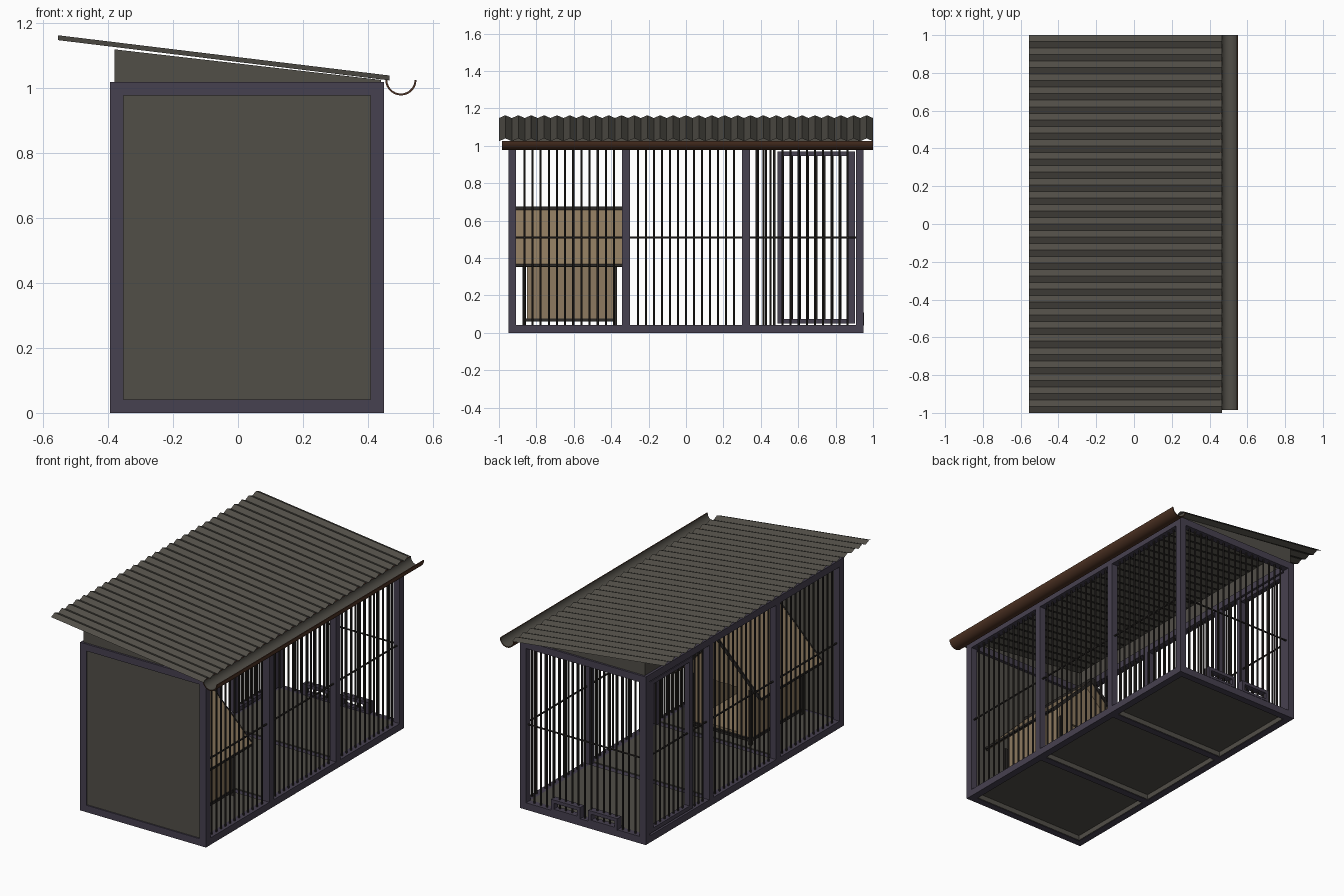
import bpy, bmesh, math
from mathutils import Vector, Matrix

if "Cube" in bpy.data.objects:
    bpy.data.objects.remove(bpy.data.objects["Cube"])

def mat(name, c):
    m = bpy.data.materials.new(name)
    m.diffuse_color = (*c, 1)
    m.use_nodes = True
    m.node_tree.nodes["Principled BSDF"].inputs["Base Color"].default_value = m.diffuse_color
    return m

PURPLE = mat("purple_frame_paint", (.062, .052, .080))
GREY = mat("warm_grey_sheet", (.083, .077, .064))
DARK = mat("dark_bar_metal", (.024, .021, .019))
RUST = mat("rust_brown", (.075, .032, .017))
WOOD = mat("tan_wood", (.27, .195, .115))

def finish(name, bm, *mats):
    me = bpy.data.meshes.new(name)
    bmesh.ops.recalc_face_normals(bm, faces=bm.faces)
    bm.to_mesh(me)
    bm.free()
    for m in mats:
        me.materials.append(m)
    ob = bpy.data.objects.new(name, me)
    bpy.context.collection.objects.link(ob)
    return ob

def add_box(bm, x0, x1, y0, y1, z0, z1):
    M = Matrix.Translation(((x0+x1)/2, (y0+y1)/2, (z0+z1)/2)) @ Matrix.Diagonal((x1-x0, y1-y0, z1-z0, 1))
    bmesh.ops.create_cube(bm, size=1, matrix=M)

def boxes(name, m, *bs):
    bm = bmesh.new()
    for b in bs:
        add_box(bm, *b)
    return finish(name, bm, m)

def add_rod(bm, a, b, r=.0055):
    a, b = Vector(a), Vector(b)
    d = b - a
    M = Matrix.Translation((a+b)/2) @ d.to_track_quat('Z', 'Y').to_matrix().to_4x4()
    bmesh.ops.create_cone(bm, cap_ends=True, segments=6, radius1=r, radius2=r, depth=d.length, matrix=M)

def prism(name, m, pts, y0, y1):
    """Extrude an x,z outline along y."""
    bm = bmesh.new()
    f = bm.faces.new([bm.verts.new((x, y0, z)) for x, z in pts])
    r = bmesh.ops.extrude_face_region(bm, geom=[f])
    bmesh.ops.translate(bm, vec=(0, y1-y0, 0), verts=[v for v in r['geom'] if isinstance(v, bmesh.types.BMVert)])
    return finish(name, bm, m)

X0, X1, Y, H, T = -.395, .45, .95, 1.02, .042
MID = .32   # y of the middle posts

# frame: posts, side rails, cross rails
for x, n in ((X0, "left"), (X1-T, "right")):
    boxes(n+"_posts", PURPLE, *[(x, x+T, y-T/2, y+T/2, T, H-T) for y in (-Y+T/2, -MID, MID, Y-T/2)])
    boxes(n+"_rails", PURPLE, (x, x+T, -Y, Y, 0, T), (x, x+T, -Y, Y, H-T, H))
boxes("cross_rails", PURPLE, *[(X0+T, X1-T, y-T/2, y+T/2, z, z+T)
      for y in (-Y+T/2, Y-T/2) for z in (0, H-T)],
      *[(X0+T, X1-T, y-T/2, y+T/2, 0, T-.006) for y in (-MID, MID)])

# floor trays with downward lips
edges = [-Y+T/2, -MID, MID, Y-T/2]
for i in range(3):
    a, b = edges[i]+T/2, edges[i+1]-T/2
    l, r = X0+T, X1-T
    boxes("floor_tray_%d" % (i+1), GREY, (l, r, a, b, .032, .042),
          (l, l+.004, a, b, .002, .032), (r-.004, r, a, b, .002, .032),
          (l, r, a, a+.004, .002, .032), (l, r, b-.004, b, .002, .032))

# solid front wall
boxes("front_panel", GREY, (X0+T, X1-T, -Y+.008, -Y+.024, T, H-T))

# barred panels
def bars_along(name, p, q, z0=T, z1=H-T, step=.0425, mid=True):
    p, q = Vector(p), Vector(q)
    n = max(2, round((q-p).length/step))
    bm = bmesh.new()
    for i in range(1, n):
        c = p.lerp(q, i/n)
        add_rod(bm, (c.x, c.y, z0), (c.x, c.y, z1))
    if mid:
        add_rod(bm, (p.x, p.y, .51), (q.x, q.y, .51))
    return finish(name, bm, DARK)

for i in range(3):
    a, b = edges[i]+T/2, edges[i+1]-T/2
    bars_along("right_bars_%d" % (i+1), (X1-T/2, a, 0), (X1-T/2, b, 0))
    if i < 2:
        bars_along("left_bars_%d" % (i+1), (X0+T/2, a, 0), (X0+T/2, b, 0))
bars_along("back_bars", (X0+T, Y-T/2, 0), (X1-T, Y-T/2, 0))

# door on the left side
d0, d1, w = .49, Y-T-.005, .034
bars_along("door_side_bars", (X0+T/2, MID+T/2, 0), (X0+T/2, d0, 0))
xa, xb = X0+.004, X0+T-.004
boxes("door_frame", PURPLE, (xa, xb, d0, d0+w, .05, .97), (xa, xb, d1-w, d1, .05, .97),
      (xa, xb, d0+w, d1-w, .05, .05+w*.7), (xa, xb, d0+w, d1-w, .97-w*.7, .97))
bars_along("door_bars", (X0+T/2, d0+w, 0), (X0+T/2, d1-w, 0), .06, .96)

# feeding hatches at the foot of the back wall
for n, a in (("right", .045), ("left", -.205)):
    b, s = a+.195, .02
    y0, y1 = Y-T+.004, Y+.002
    boxes(n+"_feeding_hatch", PURPLE, (a, a+s, y0, y1, T, .11), (b-s, b, y0, y1, T, .11),
          (a, b, y0, y1, .09, .11), (a, b, y0, y1, T-.002, T+.012))

# gable fillers and high side filler below the roof
tri = [(-.38, H), (X1-.01, H), (X1-.01, 1.026), (-.38, 1.12)]
prism("front_gable", GREY, tri, -Y+.012, -Y+.03)
prism("back_gable", GREY, tri, Y-.03, Y-.012)
boxes("left_filler", GREY, (-.38, -.365, -Y+.03, Y-.03, H, 1.118))

# corrugated roof: folded sheet
bm = bmesh.new()
N = 29
rows = []
for i in range(2*N+1):
    y = -1 + i/N
    dz = .0075 if i % 2 else -.0075
    rows.append([bm.verts.new((-.555, y, 1.156+dz)), bm.verts.new((.467, y, 1.032+dz))])
for p, q in zip(rows, rows[1:]):
    bm.faces.new((p[0], p[1], q[1], q[0]))
finish("corrugated_roof", bm, GREY)

# gutter: half ring, brown outside and grey inside
S = 14
arc = lambda r: [(.502+r*math.cos(math.pi+math.pi*i/S), 1.026+r*math.sin(math.pi+math.pi*i/S)) for i in range(S+1)]
g = prism("gutter", RUST, arc(.048) + arc(.042)[::-1], -.985, 1.0)
g.data.materials.append(GREY)
for p in g.data.polygons:
    c = p.center
    if abs(p.normal.y) < .5 and math.hypot(c.x-.502, c.z-1.026) < .0435:
        p.material_index = 1
bpy.context.view_layer.objects.active = g
g.select_set(True)
bpy.ops.object.shade_smooth_by_angle(angle=math.radians(35))

# small wooden shelter: gable walls, side walls, floor
cx, hw, ya, yb = .03, .2, -.85, -.39
zt = .645
eave = zt - hw
prism("shelter_back_wall", WOOD, [(cx-hw, .08), (cx+hw, .08), (cx+hw, eave), (cx, zt), (cx-hw, eave)], ya, ya+.015)
prism("shelter_door_wall", WOOD, [(cx-hw, .08), (cx-.1, .08), (cx-.1, .36), (cx+.1, .36), (cx+.1, .08),
      (cx+hw, .08), (cx+hw, eave), (cx, zt), (cx-hw, eave)], yb-.015, yb)
boxes("shelter_side_walls", WOOD, *[(cx+s-.0075, cx+s+.0075, ya+.015, yb-.015, .08, eave-.005)
      for s in (-hw+.0075, hw-.0075)])
boxes("shelter_floor", WOOD, (cx-hw, cx+hw, ya, yb, .075, .09))

# shelter roof slopes, with dark edge trim and ridge cap
for s, n in ((1, "right"), (-1, "left")):
    prism("shelter_roof_"+n, WOOD, [(cx, .668), (cx+s*.305, .363), (cx+s*.292, .352), (cx, .644)], -.92, -.335)
    for k, y in (("front", -.925), ("back", -.338)):
        prism("shelter_trim_%s_%s" % (n, k), DARK,
              [(cx, .67), (cx+s*.306, .364), (cx+s*.292, .35), (cx, .642)], y, y+.008)
    boxes("shelter_eave_trim_"+n, DARK, (cx+s*.3-.006, cx+s*.3+.006, -.92, -.335, .355, .367))
boxes("shelter_ridge_cap", DARK, (cx-.012, cx+.012, -.925, -.33, .655, .675))

# shelter legs and base frame
legs = [(cx+s*.2, y) for s in (-1, 1) for y in (-.865, -.377)]
boxes("shelter_legs", DARK, *[(x-.009, x+.009, y-.009, y+.009, T, .37) for x, y in legs])
boxes("shelter_base_frame", DARK, *[(cx-.2, cx+.2, y-.007, y+.007, .062, .078) for y in (-.865, -.377)],
      *[(cx+s*.2-.007, cx+s*.2+.007, -.865, -.377, .062, .078) for s in (-1, 1)])
